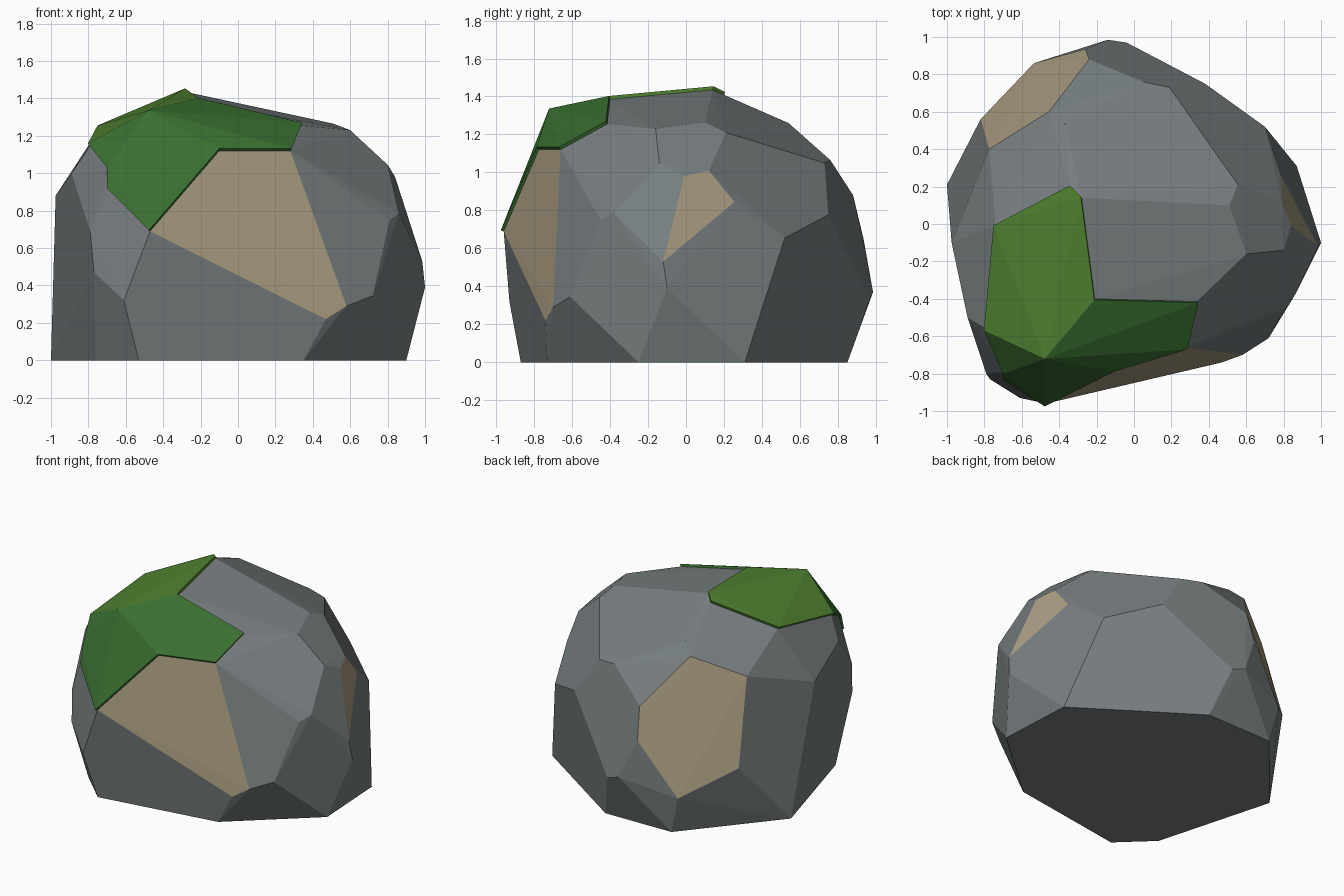
import bpy, bmesh, math
from mathutils import Vector

if "Cube" in bpy.data.objects:
    bpy.data.objects.remove(bpy.data.objects["Cube"])


def material(name, rgb):
    m = bpy.data.materials.new(name)
    m.diffuse_color = (*rgb, 1.0)
    m.use_nodes = True
    m.node_tree.nodes["Principled BSDF"].inputs["Base Color"].default_value = m.diffuse_color
    return m


stone = material("grey_stone", (0.185, 0.21, 0.215))
sand = material("tan_stone", (0.39, 0.33, 0.215))
moss_light = material("light_moss", (0.08, 0.22, 0.03))
moss_dark = material("dark_moss", (0.042, 0.16, 0.03))

# Corners of the three tan facets
front_tan = [(-.47, -.96, .69), (-.10, -.775, 1.12), (.28, -.66, 1.12),
             (.58, -.70, .29), (.47, -.74, .22)]
right_tan = [(.84, -.01, .98), (.79, .12, 1.01), (.787, .255, .845), (.985, -.12, .53)]
back_tan = [(-.24, .88, .88), (-.455, .60, 1.195), (-.775, .40, 1.057),
            (-.82, .56, .453), (-.535, .86, .27), (-.26, .935, .65)]

# Corners under the moss: crown, front shelf and left cheek
m_left, m_back, m_apex = (-.74, -.01, 1.24), (-.34, .20, 1.405), (-.28, .14, 1.435)
m_ridge, m_brow, m_side = (-.21, -.40, 1.385), (-.47, -.71, 1.32), (-.79, -.56, 1.145)
m_right, m_cheek, m_chin = (.335, -.415, 1.255), (-.69, -.79, 1.02), (-.69, -.82, .91)
moss_corners = [m_left, m_back, m_apex, m_ridge, m_brow, m_side, m_right, m_cheek, m_chin]

# Remaining grey corners
left_side = [(-.61, -.93, .32), (-.77, -.83, .47), (-.79, -.80, .69),
             (-.89, -.50, 1.0), (-.975, -.10, .88)]
right_side = [(.60, -.16, 1.23), (.51, .10, 1.265), (.555, .21, 1.21), (.80, -.14, 1.045),
              (1.0, -.10, .39), (.81, -.45, .75), (.86, -.38, .785), (.72, -.61, .345)]
back_side = [(.70, .52, .655), (.38, .75, .777), (.19, .73, 1.05), (.05, .76, 1.065),
             (-.37, .54, 1.26), (-.14, .985, .37), (-.04, .97, .335)]
base = [(-.53, -.87), (.35, -.73), (.90, -.25), (.87, .31),
        (.06, .85), (-.47, .84), (-1.0, .21), (-.76, -.65)]


def hull(bm):
    """Wrap all points of bm in a convex skin and drop the unused ones."""
    bmesh.ops.convex_hull(bm, input=bm.verts[:])
    bmesh.ops.delete(bm, geom=[v for v in bm.verts if not v.link_faces], context='VERTS')
    bmesh.ops.recalc_face_normals(bm, faces=bm.faces[:])


def finish(bm, name, mats):
    me = bpy.data.meshes.new(name)
    bm.to_mesh(me)
    bm.free()
    for m in mats:
        me.materials.append(m)
    ob = bpy.data.objects.new(name, me)
    bpy.context.collection.objects.link(ob)
    return ob


# Boulder: convex skin, faces spanned only by tan corners become tan
bm = bmesh.new()
tan_sets = [{bm.verts.new(p) for p in pts} for pts in (front_tan, right_tan, back_tan)]
for p in moss_corners + left_side + right_side + back_side + [(x, y, 0) for x, y in base]:
    bm.verts.new(p)
hull(bm)
for f in bm.faces:
    f.material_index = int(any(set(f.verts) <= s for s in tan_sets))
bmesh.ops.dissolve_limit(bm, angle_limit=math.radians(2), verts=bm.verts[:],
                         edges=bm.edges[:], delimit={'MATERIAL'})
finish(bm, "boulder", [stone, sand])

# Moss: thin plates standing slightly proud of the boulder
core = Vector((-.1, -.1, .4))


def moss_plate(name, pts, mat):
    bm = bmesh.new()
    for s in (1.018, 0.96):
        for p in pts:
            bm.verts.new(core + (Vector(p) - core) * s)
    hull(bm)
    finish(bm, name, [mat])


corner, shelf_left, shelf_right = front_tan[:3]
moss_plate("moss_crown", [m_left, m_back, m_apex, m_ridge, m_brow, m_side], moss_light)
moss_plate("moss_shelf", [m_ridge, m_right, shelf_right, shelf_left, m_brow], moss_dark)
moss_plate("moss_front", [m_brow, shelf_left, corner, m_chin, m_cheek], moss_dark)
moss_plate("moss_left", [m_brow, m_cheek, m_side], moss_dark)
